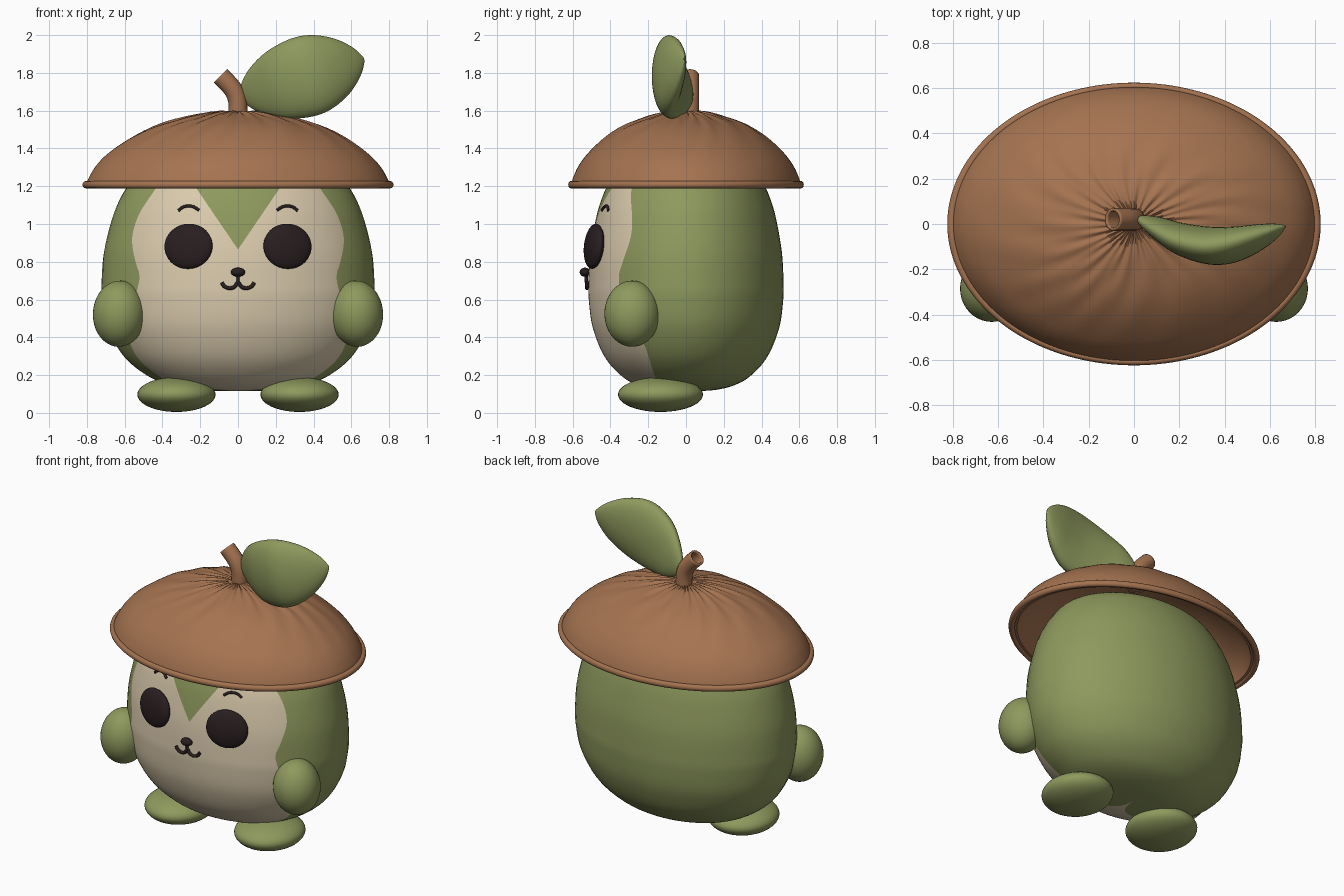
import bpy, bmesh
from math import sin, cos, pi, sqrt, radians, exp
from mathutils import Vector

cube = bpy.data.objects.get("Cube")
if cube:
    bpy.data.objects.remove(cube, do_unlink=True)


def material(name, rgb):
    m = bpy.data.materials.new(name)
    m.use_nodes = True
    m.diffuse_color = (*rgb, 1)
    m.node_tree.nodes["Principled BSDF"].inputs["Base Color"].default_value = (*rgb, 1)
    return m


GREEN = material("leaf green", (0.27, 0.32, 0.11))
BROWN = material("cap brown", (0.375, 0.172, 0.081))
CREAM = material("face cream", (0.71, 0.60, 0.42))
DARK = material("eye dark", (0.022, 0.013, 0.014))


def spline(points, steps=5):
    """Catmull-Rom curve through tuples of any size."""
    pts = [Vector(p) for p in points]
    pts = [pts[0]] + pts + [pts[-1]]
    out = []
    for a, b, c, d in zip(pts, pts[1:], pts[2:], pts[3:]):
        for i in range(steps):
            t = i / steps
            out.append(b + (c - a) * (t / 2) + (a * 2 - b * 5 + c * 4 - d) * (t * t / 2)
                       + (b * 3 - a - c * 3 + d) * (t ** 3 / 2))
    return out + [pts[-1]]


def lookup(table, key, k=0, v=1):
    """Linear interpolation of column v at the given value of column k."""
    for a, b in zip(table, table[1:]):
        if a[k] <= key <= b[k]:
            t = (key - a[k]) / max(b[k] - a[k], 1e-9)
            return a[v] + (b[v] - a[v]) * t
    return table[-1][v] if key > table[-1][k] else table[0][v]


def smooth(ob, angle=60):
    bpy.ops.object.select_all(action="DESELECT")
    ob.select_set(True)
    bpy.context.view_layer.objects.active = ob
    bpy.ops.object.shade_smooth_by_angle(angle=radians(angle))


def finish(name, bm, *mats):
    bmesh.ops.remove_doubles(bm, verts=bm.verts, dist=1e-5)
    bmesh.ops.recalc_face_normals(bm, faces=bm.faces)
    mesh = bpy.data.meshes.new(name)
    bm.to_mesh(mesh)
    bm.free()
    for m in mats:
        mesh.materials.append(m)
    ob = bpy.data.objects.new(name, mesh)
    bpy.context.collection.objects.link(ob)
    smooth(ob)


def skin(rings, paint=lambda column: 0):
    """Join closed rings of points with quads."""
    bm = bmesh.new()
    rows = [[bm.verts.new(p) for p in ring] for ring in rings]
    n = len(rows[0])
    for low, high in zip(rows, rows[1:]):
        for j in range(n):
            k = (j + 1) % n
            bm.faces.new((low[j], low[k], high[k], high[j])).material_index = paint(j)
    return bm


def ellipsoid(name, loc, size, mat, rot=(0, 0, 0)):
    bpy.ops.mesh.primitive_uv_sphere_add(segments=40, ring_count=24, radius=1, location=loc,
                                         rotation=[radians(r) for r in rot])
    ob = bpy.context.object
    ob.name, ob.scale = name, size
    ob.data.materials.append(mat)
    smooth(ob)


def tube(name, points, radius, mat, caps=True):
    curve = bpy.data.curves.new(name, "CURVE")
    curve.dimensions = "3D"
    curve.bevel_depth, curve.bevel_resolution = radius, 6
    curve.use_fill_caps = caps
    path = spline(points, 6)
    line = curve.splines.new("POLY")
    line.points.add(len(path) - 1)
    for p, co in zip(line.points, path):
        p.co = (*co, 1)
    curve.materials.append(mat)
    ob = bpy.data.objects.new(name, curve)
    bpy.context.collection.objects.link(ob)
    bpy.ops.object.select_all(action="DESELECT")
    ob.select_set(True)
    bpy.context.view_layer.objects.active = ob
    bpy.ops.object.convert(target="MESH")
    ob = bpy.context.object
    smooth(ob)
    return ob


# Body: oval rings whose columns follow the edge of the face patch
DEPTH = 0.715
body_profile = spline([(0, .115), (.2, .12), (.36, .147), (.485, .2), (.605, .3), (.69, .45), (.72, .6),
                       (.722, .7), (.71, .85), (.675, 1), (.64, 1.1), (.585, 1.2), (.5, 1.3),
                       (.36, 1.365), (.18, 1.392), (0, 1.397)], 6)
patch_edge = spline([(.115, .05), (.122, .3), (.147, .93), (.2, 1.07), (.35, 1.08), (.5, .93), (.7, .81),
                     (.8, .86), (.93, .94), (1.05, .92), (1.2, .82), (1.4, .8)])
FRONT, BACK = 40, 44


def body_ring(r, z):
    edge = lookup(patch_edge, z)
    angles = [-edge + 2 * edge * i / FRONT for i in range(FRONT)]
    angles += [edge + (2 * pi - 2 * edge) * i / BACK for i in range(BACK)]
    return [(r * sin(a), -r * DEPTH * cos(a), z) for a in angles]


bm = skin([body_ring(*p) for p in body_profile], lambda j: int(j < FRONT))
NOTCH_Z, SLOPE = .865, 1.47
for side in (1, -1):
    faces = [f for f in bm.faces if f.material_index and f.calc_center_median().z > .8]
    geom = set(faces) | {e for f in faces for e in f.edges} | {v for f in faces for v in f.verts}
    bmesh.ops.bisect_plane(bm, geom=list(geom), dist=1e-5, plane_co=(0, 0, NOTCH_Z),
                           plane_no=(-side * SLOPE, 0, 1))
for f in bm.faces:
    c = f.calc_center_median()
    if c.z > NOTCH_Z + SLOPE * abs(c.x):
        f.material_index = 0
finish("body", bm, GREEN, CREAM)


def on_face(x, z, lift=0):
    """Point on the front of the body."""
    r = lookup(body_profile, z, 1, 0)
    return (x, -DEPTH * sqrt(r * r - x * x) - lift, z)


# Cap: pleated hollow dome with a rolled rim
CAP_DEPTH = 0.757
outer = spline([(0, 1.592), (.1, 1.592), (.22, 1.578), (.41, 1.53), (.555, 1.465), (.68, 1.38),
                (.75, 1.31), (.792, 1.24), (.803, 1.2)])
inner = [(r * .965, max(z - .03, 1.2)) for r, z in reversed(outer)]


def oval(r, z, pleat=0, n=180):
    fade = min(r / .1, 1) * max(0, 1 - r / .8)
    ring = []
    for i in range(n):
        a = 2 * pi * i / n
        wave = 1.6 * exp(-r / .2) * sin(30 * a + 2 * sin(3 * a) + 4 * r)
        wave += .9 * min(r / .4, 1) * sin(17 * a + 14 * r + 2 * sin(3 * a))
        ring.append((r * cos(a), r * CAP_DEPTH * sin(a), z + pleat * fade * wave))
    return ring


finish("cap", skin([oval(r, z, .008) for r, z in outer] + [oval(r, z) for r, z in inner]), BROWN)
rim = [(.803 + .021 * cos(i * pi / 6), 1.208 + .02 * sin(i * pi / 6)) for i in range(13)]
finish("cap_rim", skin([oval(r, z) for r, z in rim]), BROWN)

# Hollow bent stem
stem = tube("stem", [(0, .02, 1.56), (-.002, .02, 1.65), (-.028, .02, 1.715), (-.093, .02, 1.785)],
            .05, BROWN, caps=False)
wall = stem.modifiers.new("wall", "SOLIDIFY")
wall.thickness, wall.offset = .012, -1

# Leaf: oval sections along a bowed spine (position, half width, depth)
base, along, across = Vector((.015, 0, 1.678)), Vector((.65, 0, .195)), Vector((-.29, 0, .957))
sections = spline([(0, 0, .025), (.03, .06, .015), (.14, .132, -.02), (.3, .187, -.068), (.5, .214, -.096),
                   (.66, .202, -.09), (.82, .152, -.06), (.94, .08, -.03), (1, .015, -.012), (1, 0, -.012)])
leaf_rings = []
for u, w, y in sections:
    ring = [2 * pi * i / 32 for i in range(32)]
    leaf_rings.append([base + along * u + across * w * cos(a) + Vector((0, y + .39 * w * sin(a), 0))
                       for a in ring])
finish("leaf", skin(leaf_rings), GREEN)

# Paired limbs, eyes and brows
for side, s in (("left", 1), ("right", -1)):
    ellipsoid(side + "_arm", (s * .628, -.285, .525), (.14, .147, .175), GREEN, (0, s * -3, 0))
    ellipsoid(side + "_foot", (s * .326, -.135, .097), (.207, .225, .092), GREEN)
    ellipsoid(side + "_eye", (s * .262, -.487, .882), (.132, .041, .12), DARK, (-6, 0, s * 16))
    tube(side + "_brow", [on_face(s * x, z, .003) for x, z in
                          ((.207, 1.073), (.235, 1.091), (.262, 1.095), (.29, 1.09), (.316, 1.071))],
         .008, DARK)

# Nose and mouth
ellipsoid("nose", (0, -.535, .745), (.038, .028, .024), DARK)
tube("lip_line", [on_face(0, z, .012) for z in (.75, .72, .69)], .009, DARK)
tube("mouth", [on_face(x, z, .008) for x, z in
               ((-.086, .69), (-.072, .67), (-.045, .66), (-.018, .668), (0, .69),
                (.018, .668), (.045, .66), (.072, .67), (.086, .69))], .01, DARK)
